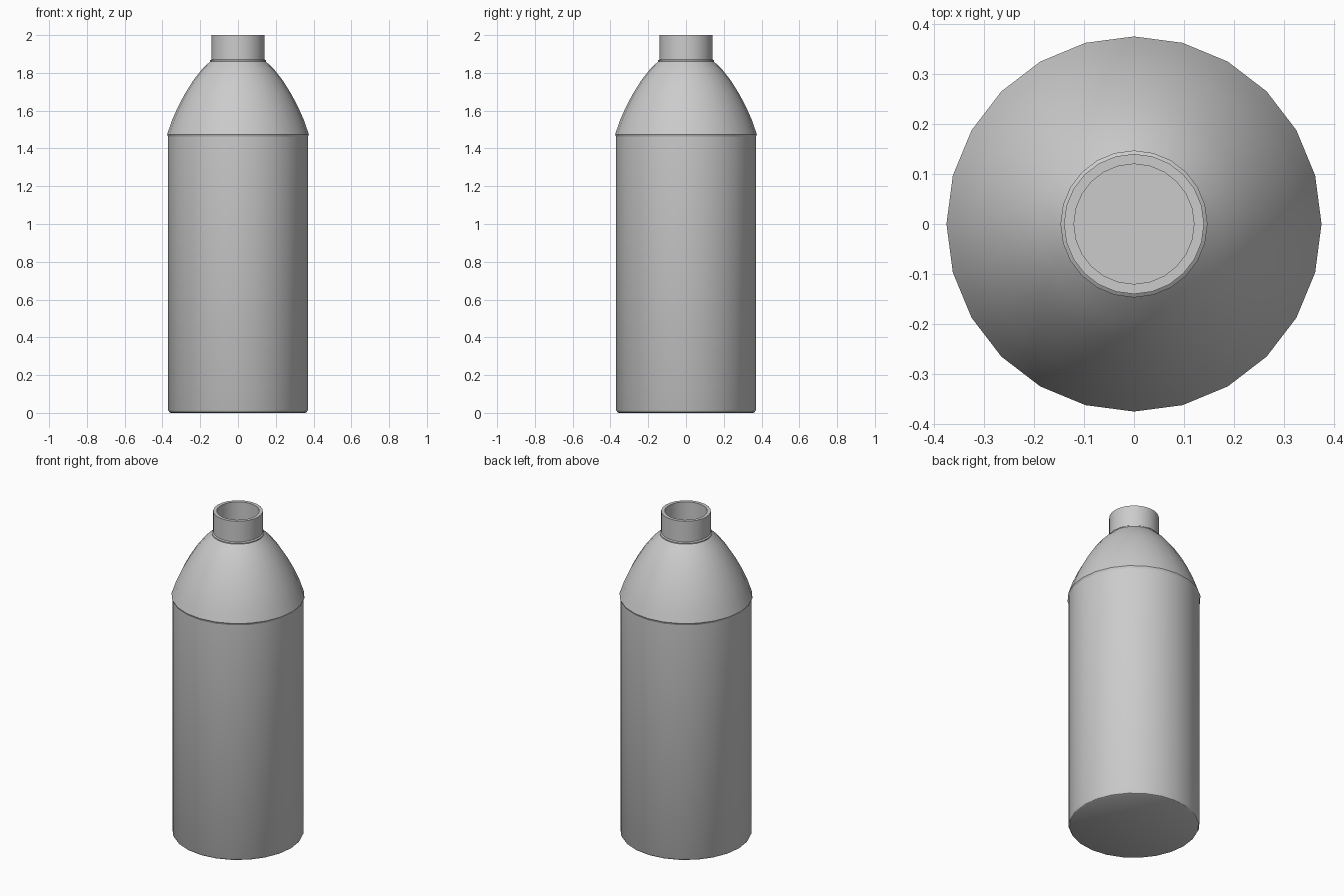
import bpy, bmesh, math

cube = bpy.data.objects.get("Cube")
if cube:
    bpy.data.objects.remove(cube, do_unlink=True)

SIDES = 24

grey = bpy.data.materials.new("plain grey")
grey.use_nodes = True
colour = (0.6, 0.6, 0.6, 1)
grey.diffuse_color = colour
grey.node_tree.nodes["Principled BSDF"].inputs["Base Color"].default_value = colour


def lathe(name, profile, closed=True):
    """Revolve (radius, height) points around z."""
    bm = bmesh.new()
    verts = [bm.verts.new((r, 0, z)) for r, z in profile]
    pairs = list(zip(verts, verts[1:] + verts[:1]))
    if not closed:
        pairs.pop()
    edges = [bm.edges.new(p) for p in pairs]
    bmesh.ops.spin(bm, geom=verts + edges, cent=(0, 0, 0), axis=(0, 0, 1),
                   angle=math.tau, steps=SIDES, use_merge=False)
    bmesh.ops.remove_doubles(bm, verts=bm.verts, dist=1e-4)
    bmesh.ops.recalc_face_normals(bm, faces=bm.faces)
    mesh = bpy.data.meshes.new(name)
    bm.to_mesh(mesh)
    bm.free()
    mesh.materials.append(grey)
    obj = bpy.data.objects.new(name, mesh)
    bpy.context.collection.objects.link(obj)
    bpy.ops.object.select_all(action="DESELECT")
    obj.select_set(True)
    bpy.context.view_layer.objects.active = obj
    bpy.ops.object.shade_smooth_by_angle(angle=math.radians(30))
    return obj


# Hollow cylindrical body with a small bevel at the foot
lathe("body", [(0, 0), (0.357, 0), (0.364, 0.004), (0.37, 0.015), (0.37, 1.47),
               (0.35, 1.47), (0.35, 0.02), (0, 0.02)], closed=False)

# Domed shoulder with a slight lip over the body
outer = [(0.37, 1.462), (0.375, 1.475), (0.349, 1.55), (0.318, 1.62),
         (0.281, 1.69), (0.237, 1.76), (0.19, 1.82), (0.147, 1.861)]
inner = [(r - 0.02, z - 0.01) for r, z in reversed(outer)]
lathe("shoulder", outer + inner)

# Open neck, with a fine step where it meets the shoulder
lathe("neck", [(0.147, 1.858), (0.147, 1.867), (0.14, 1.872), (0.14, 2.0),
               (0.12, 2.0), (0.12, 1.85)])
